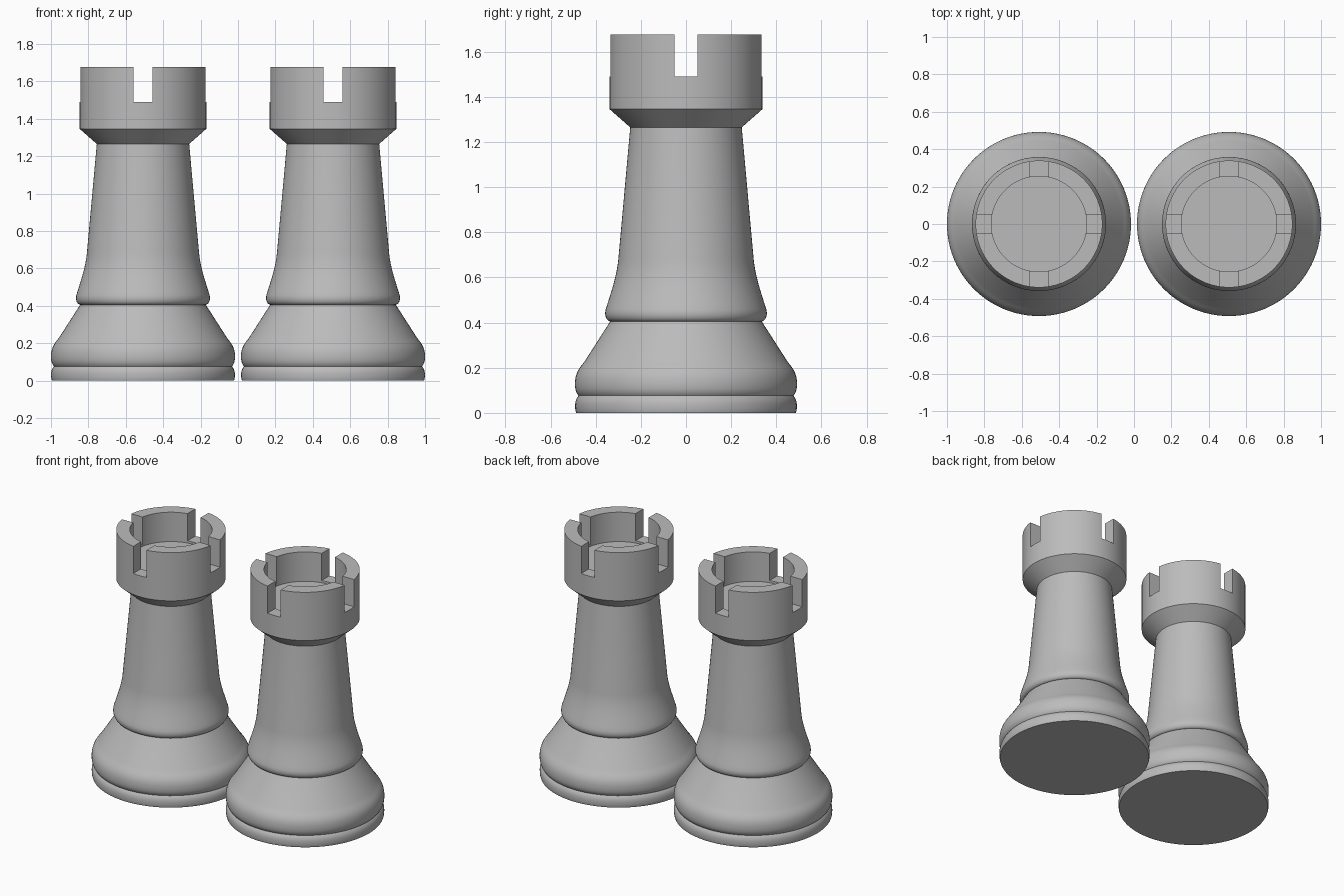
import bpy, bmesh, math
from mathutils import Vector
from mathutils.geometry import interpolate_bezier

if "Cube" in bpy.data.objects:
    bpy.data.objects.remove(bpy.data.objects["Cube"], do_unlink=True)

SPACING = 0.508      # distance of each tower from the middle
SEGMENTS = 96
TOP, NOTCH_Z, FLOOR_Z = 1.676, 1.49, 1.475
CROWN_R, INNER_R = 0.339, 0.255

grey = bpy.data.materials.new("stone_grey")
grey.use_nodes = True
colour = (0.5, 0.5, 0.5, 1)
grey.diffuse_color = colour
grey.node_tree.nodes["Principled BSDF"].inputs["Base Color"].default_value = colour


def bend(a, b, c, d, steps=10):
    """Points of a cubic curve in (radius, height)."""
    pts = interpolate_bezier(*[Vector((p[0], p[1], 0)) for p in (a, b, c, d)], steps)
    return [(p.x, p.y) for p in pts]


def lathe(name, profile, x):
    """Closed solid turned about the vertical axis; the profile runs bottom to top."""
    bm = bmesh.new()
    verts = [bm.verts.new((r, 0, z)) for r, z in profile]
    edges = [bm.edges.new(pair) for pair in zip(verts, verts[1:])]
    bmesh.ops.spin(bm, geom=verts + edges, cent=(0, 0, 0), axis=(0, 0, 1),
                   angle=math.tau, steps=SEGMENTS, use_duplicate=False)
    bmesh.ops.remove_doubles(bm, verts=bm.verts, dist=0.0001)
    bmesh.ops.holes_fill(bm, edges=bm.edges)
    bmesh.ops.recalc_face_normals(bm, faces=bm.faces)
    mesh = bpy.data.meshes.new(name)
    bm.to_mesh(mesh)
    bm.free()
    mesh.materials.append(grey)
    obj = bpy.data.objects.new(name, mesh)
    bpy.context.collection.objects.link(obj)
    obj.location.x = x
    return obj


def activate(obj):
    bpy.ops.object.select_all(action='DESELECT')
    obj.select_set(True)
    bpy.context.view_layer.objects.active = obj


def cut_slot(obj, size):
    """Cut a straight slot right across the crown."""
    height = 0.4
    bpy.ops.mesh.primitive_cube_add(size=1, location=(obj.location.x, 0, NOTCH_Z + height / 2))
    cutter = bpy.context.object
    cutter.name = "notch_cutter"
    cutter.scale = (*size, height)
    cutter.hide_render = True
    activate(obj)
    mod = obj.modifiers.new("notch", 'BOOLEAN')
    mod.operation, mod.solver, mod.object = 'DIFFERENCE', 'EXACT', cutter
    bpy.ops.object.modifier_apply(modifier=mod.name)
    bpy.data.objects.remove(cutter, do_unlink=True)


# Rounded foot, swelling base, flared collar running into the tapered shaft
foot = [(0.487, 0)] + bend((0.49, 0.01), (0.494, 0.045), (0.489, 0.06), (0.476, 0.076))
base = (bend((0.476, 0.076), (0.488, 0.09), (0.492, 0.105), (0.492, 0.13))
        + bend((0.492, 0.13), (0.492, 0.185), (0.465, 0.205), (0.447, 0.232))[1:]
        + [(0.336, 0.405)])
collar = (bend((0.336, 0.405), (0.352, 0.408), (0.363, 0.43), (0.356, 0.458))
          + bend((0.356, 0.458), (0.334, 0.53), (0.308, 0.6), (0.3, 0.68))[1:])
shaft = collar + [(0.247, 1.265)]

# Hollow crown on a conical underside
crown = [(0.247, 1.265), (CROWN_R, 1.346), (CROWN_R, TOP),
         (INNER_R, TOP), (INNER_R, FLOOR_Z)]

for side, x in (("left", SPACING), ("right", -SPACING)):
    parts = [lathe(side + "_base", foot + base[1:], x),
             lathe(side + "_shaft", shaft, x),
             lathe(side + "_crown", crown, x)]
    cut_slot(parts[2], (0.1, 1))
    cut_slot(parts[2], (1, 0.1))
    for part in parts:
        activate(part)
        bpy.ops.object.shade_smooth_by_angle(angle=math.radians(30))
